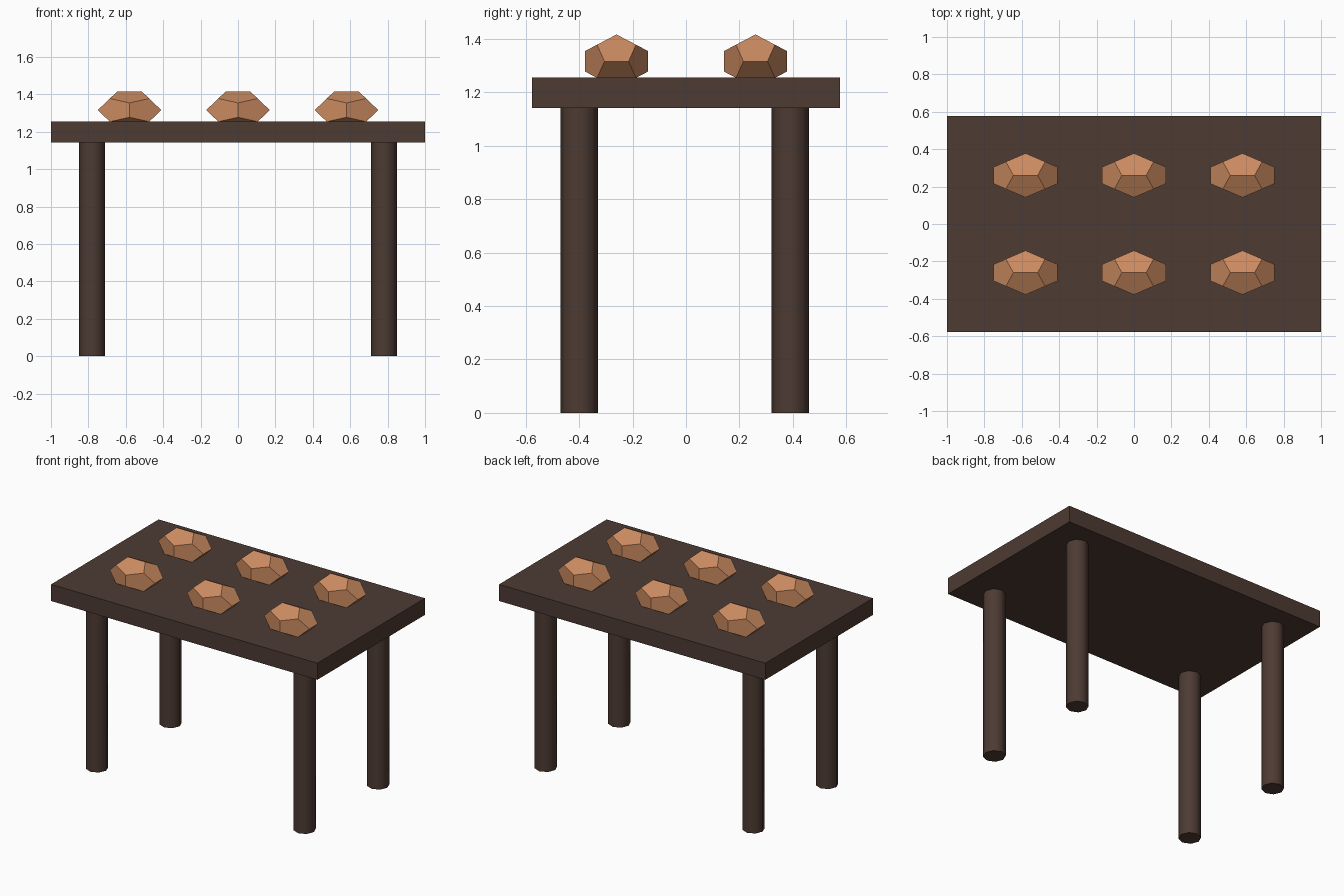
import bpy, bmesh, math
from itertools import product

cube = bpy.data.objects.get("Cube")
if cube:
    bpy.data.objects.remove(cube, do_unlink=True)


def make_material(name, rgb):
    mat = bpy.data.materials.new(name)
    mat.use_nodes = True
    mat.diffuse_color = (*rgb, 1)
    mat.node_tree.nodes["Principled BSDF"].inputs["Base Color"].default_value = (*rgb, 1)
    return mat


dark_wood = make_material("dark wood", (0.075, 0.043, 0.033))
bread_crust = make_material("bread crust", (0.59, 0.255, 0.118))


def add_object(name, mesh, location):
    obj = bpy.data.objects.new(name, mesh)
    obj.location = location
    bpy.context.collection.objects.link(obj)
    return obj


# Table top slab
TOP_BOTTOM, TOP_TOP = 1.142, 1.255
bpy.ops.mesh.primitive_cube_add(size=1, location=(0, 0, (TOP_BOTTOM + TOP_TOP) / 2))
top = bpy.context.object
top.name = "table_top"
top.scale = (2, 1.154, TOP_TOP - TOP_BOTTOM)
top.data.materials.append(dark_wood)

# Four round legs with few sides and smooth shading
for x, side in ((-0.78, "right"), (0.78, "left")):
    for y, end in ((-0.399, "front"), (0.39, "back")):
        bpy.ops.mesh.primitive_cylinder_add(
            vertices=8, radius=0.07, depth=TOP_BOTTOM, location=(x, y, TOP_BOTTOM / 2))
        leg = bpy.context.object
        leg.name = f"{end}_{side}_leg"
        leg.data.materials.append(dark_wood)
        bpy.ops.object.shade_smooth_by_angle(angle=math.radians(60))


# Bread roll: a stretched dodecahedron with flat faces
def dodecahedron(name, scale):
    phi = (1 + math.sqrt(5)) / 2
    points = list(product((-1, 1), repeat=3))
    for a, b in product((-1, 1), repeat=2):
        points += [(a / phi, 0, b * phi), (a * phi, b / phi, 0), (0, a * phi, b / phi)]
    bm = bmesh.new()
    for p in points:
        bm.verts.new(p)
    bmesh.ops.convex_hull(bm, input=bm.verts)
    bmesh.ops.dissolve_limit(bm, angle_limit=0.05, verts=bm.verts, edges=bm.edges)
    bmesh.ops.scale(bm, vec=scale, verts=bm.verts)
    bmesh.ops.recalc_face_normals(bm, faces=bm.faces)
    mesh = bpy.data.meshes.new(name)
    bm.to_mesh(mesh)
    bm.free()
    mesh.materials.append(bread_crust)
    return mesh


roll = dodecahedron("bread_roll", (0.105, 0.073, 0.062))
for y, row in ((-0.26, "front"), (0.26, "back")):
    for x, place in ((-0.58, "right"), (0, "middle"), (0.58, "left")):
        add_object(f"{row}_{place}_bread_roll", roll, (x, y, 1.316))
